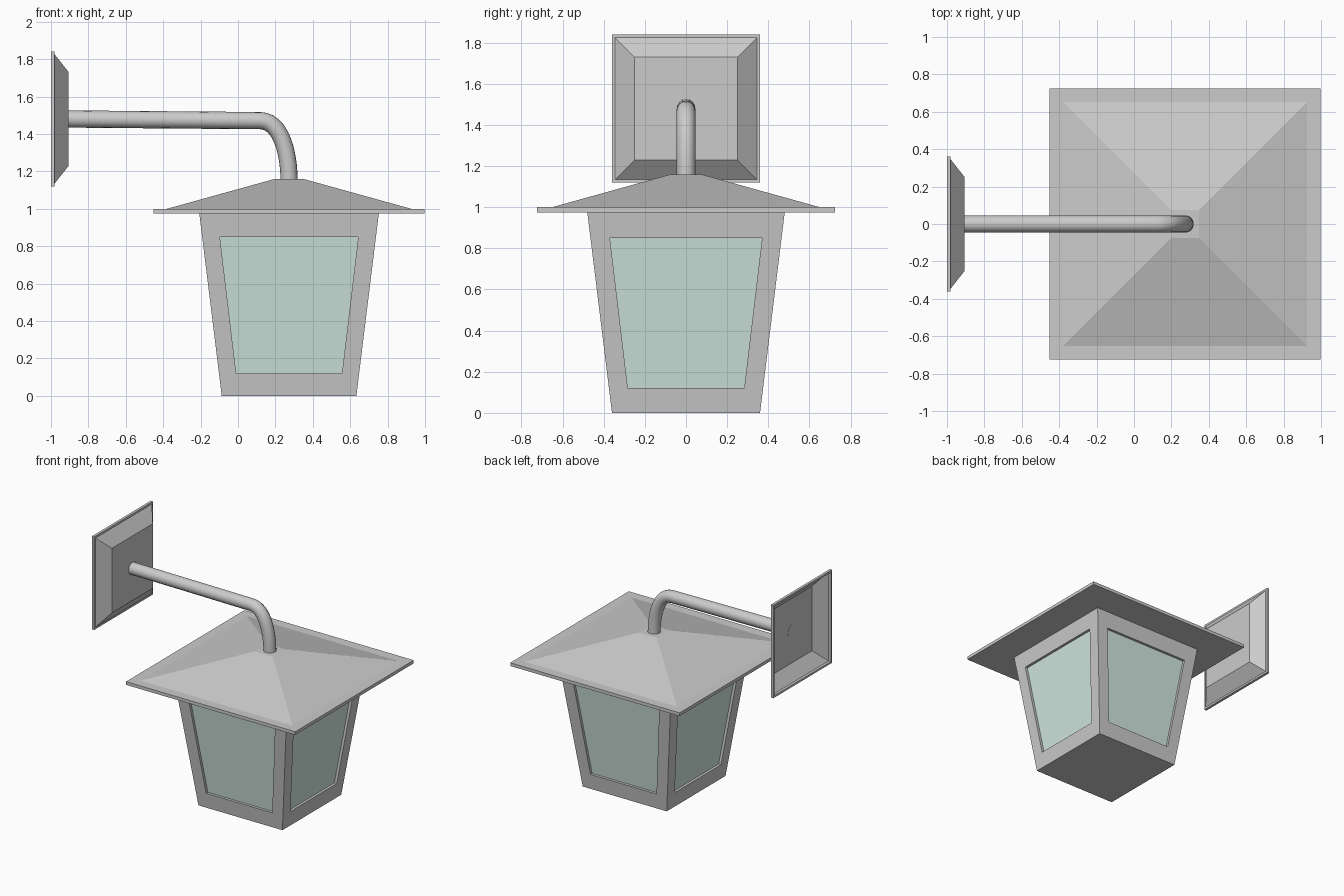
import bpy, math
from mathutils import Matrix, Vector

if "Cube" in bpy.data.objects:
    bpy.data.objects.remove(bpy.data.objects["Cube"])

CX = 0.273  # lantern axis


def make(name, verts, faces, color=None):
    me = bpy.data.meshes.new(name)
    me.from_pydata([tuple(v) for v in verts], [], faces)
    me.update()
    ob = bpy.data.objects.new(name, me)
    bpy.context.collection.objects.link(ob)
    if color:
        mat = bpy.data.materials.new(name)
        mat.diffuse_color = color
        mat.use_nodes = True
        mat.node_tree.nodes["Principled BSDF"].inputs["Base Color"].default_value = mat.diffuse_color
        me.materials.append(mat)
    return ob


def square_loft(name, rings, start_cap=True, end_cap=True, closed=False):
    """Stack of squares (height, half width), built along +z."""
    verts = [(sx * h, sy * h, z) for z, h in rings
             for sx, sy in ((-1, -1), (1, -1), (1, 1), (-1, 1))]
    n = len(rings)
    faces = []
    for r in range(n if closed else n - 1):
        a, b = r * 4, ((r + 1) % n) * 4
        for i in range(4):
            j = (i + 1) % 4
            faces.append((a + i, a + j, b + j, b + i))
    if start_cap:
        faces.append((3, 2, 1, 0))
    if end_cap:
        k = 4 * (n - 1)
        faces.append((k, k + 1, k + 2, k + 3))
    return make(name, verts, faces)


# Roof: thin square slab and a truncated pyramid
for name, rings in (("roof_slab", [(0.975, 0.725), (1.0, 0.725)]),
                    ("roof_pyramid", [(0.995, 0.67), (1.16, 0.075)])):
    square_loft(name, rings).location.x = CX

# Lantern body: tapered frame with a recessed window on each side
TOP, BOT, DEPTH = 0.975, 0.36, 0.02


def half(z):
    return BOT + 0.12 * z / TOP


outer = [(-half(0), 0), (half(0), 0), (half(TOP), TOP), (-half(TOP), TOP)]
window = [(-0.283, 0.12), (0.283, 0.12), (0.37, 0.85), (-0.37, 0.85)]
side = ([Vector((x, -half(z), z)) for x, z in outer]
        + [Vector((x, -half(z), z)) for x, z in window]
        + [Vector((x, -half(z) + DEPTH, z)) for x, z in window])
frame_v, frame_f, glass_v, glass_f = [], [], [], []
for s in range(4):
    rot = Matrix.Rotation(s * math.pi / 2, 4, 'Z')
    pts = [rot @ p for p in side]
    o = len(frame_v)
    frame_v += pts
    for i in range(4):
        j = (i + 1) % 4
        for k in (0, 4):
            frame_f.append((o + k + i, o + k + j, o + k + 4 + j, o + k + 4 + i))
    g = len(glass_v)
    glass_v += pts[8:]
    glass_f.append((g, g + 1, g + 2, g + 3))
frame_f.append(tuple(s * 12 for s in (3, 2, 1, 0)))      # bottom
frame_f.append(tuple(s * 12 + 3 for s in range(4)))      # top
make("lantern_frame", frame_v, frame_f).location.x = CX
make("glass_panes", glass_v, glass_f, (0.64, 0.8, 0.75, 1)).location.x = CX

# Wall plate: thin rim and a raised pan, hollow from behind
to_wall = Matrix.Translation((-1, 0, 1.48)) @ Matrix.Rotation(math.pi / 2, 4, 'Y')
square_loft("wall_plate_rim", [(0, 0.36), (0.02, 0.36), (0.02, 0.345), (0, 0.345)],
            False, False, closed=True).matrix_world = to_wall
square_loft("wall_plate_pan", [(0.02, 0.345), (0.095, 0.25)],
            start_cap=False).matrix_world = to_wall

# Arm: round tube, nearly level, bending down into the roof
cu = bpy.data.curves.new("arm", 'CURVE')
cu.dimensions = '3D'
cu.bevel_depth = 0.046
cu.bevel_resolution = 6
cu.resolution_u = 12
cu.use_fill_caps = True
sp = cu.splines.new('BEZIER')
sp.bezier_points.add(2)
path = [((-0.907, 1.48), (-1.0, 1.48), (-0.6, 1.477)),
        ((0.12, 1.471), (-0.2, 1.474), (0.225, 1.47)),
        ((CX, 1.15), (CX, 1.31), (CX, 1.1))]
for bp, (co, hl, hr) in zip(sp.bezier_points, path):
    bp.handle_left_type = bp.handle_right_type = 'FREE'
    bp.co = (co[0], 0, co[1])
    bp.handle_left = (hl[0], 0, hl[1])
    bp.handle_right = (hr[0], 0, hr[1])
arm = bpy.data.objects.new("arm", cu)
bpy.context.collection.objects.link(arm)
bpy.context.view_layer.objects.active = arm
arm.select_set(True)
bpy.ops.object.convert(target='MESH')
bpy.ops.object.shade_smooth_by_angle()
